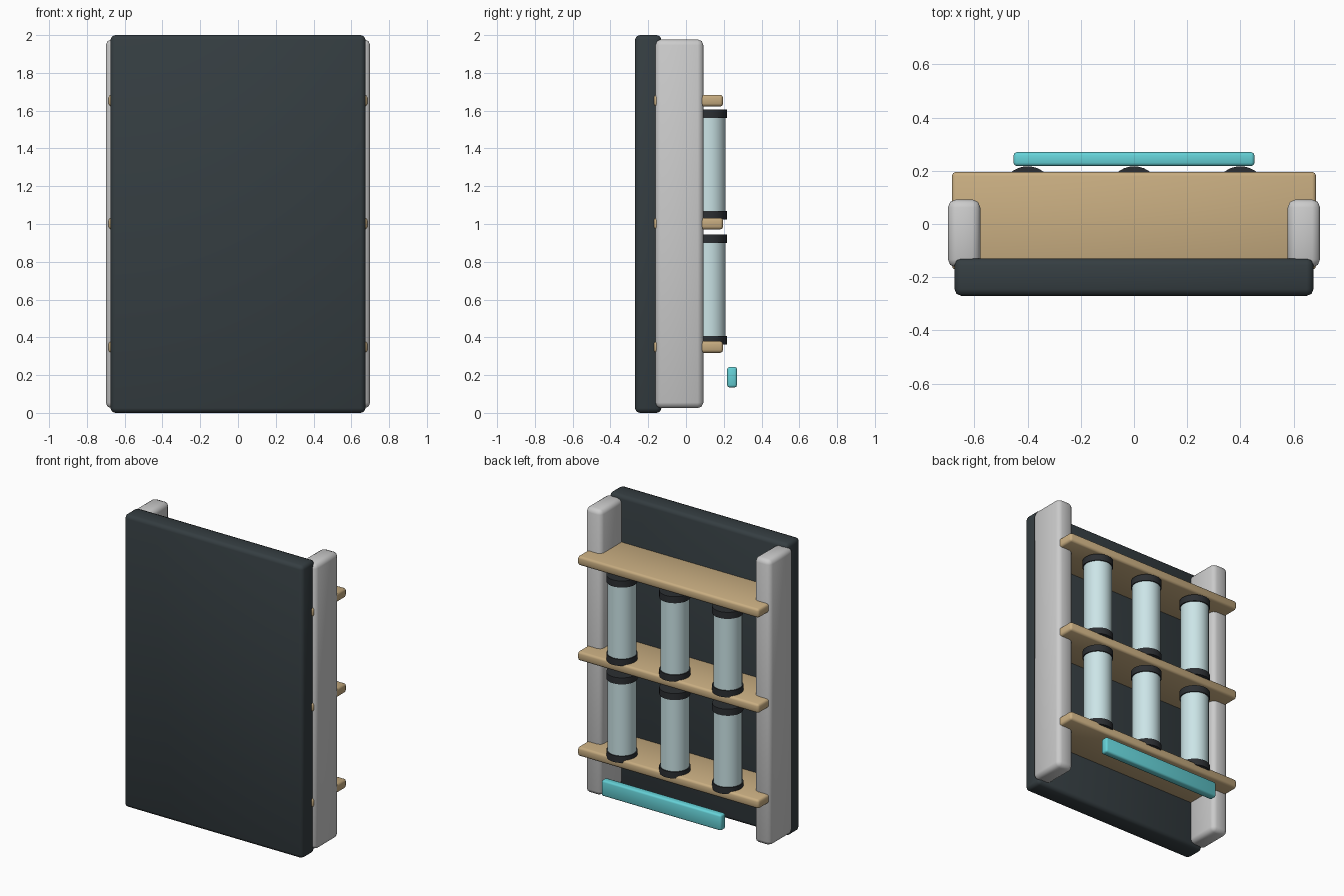
import bpy
import math

cube = bpy.data.objects.get("Cube")
if cube:
    bpy.data.objects.remove(cube, do_unlink=True)


def make_material(name, color, roughness=0.5):
    mat = bpy.data.materials.new(name)
    mat.use_nodes = True
    rgba = (*color, 1.0)
    mat.diffuse_color = rgba
    shader = mat.node_tree.nodes["Principled BSDF"]
    shader.inputs["Base Color"].default_value = rgba
    shader.inputs["Roughness"].default_value = roughness
    return mat


slate = make_material("slate", (0.035, 0.047, 0.053))
white = make_material("white", (0.75, 0.75, 0.75))
tan = make_material("tan", (0.58, 0.42, 0.22))
glass = make_material("pale_glass", (0.60, 0.78, 0.80), 0.3)
rubber = make_material("rubber", (0.025, 0.028, 0.032))
teal = make_material("teal", (0.13, 0.64, 0.68))


def box(name, low, high, bevel, mat):
    """Rounded box spanning two opposite corners."""
    center = [(a + b) / 2 for a, b in zip(low, high)]
    bpy.ops.mesh.primitive_cube_add(size=1, location=center)
    obj = bpy.context.object
    obj.name = name
    obj.scale = [b - a for a, b in zip(low, high)]
    bpy.ops.object.transform_apply(location=False, rotation=False, scale=True)
    mod = obj.modifiers.new("rounded_edges", "BEVEL")
    mod.width = bevel
    mod.segments = 2
    obj.data.materials.append(mat)
    bpy.ops.object.shade_smooth()
    return obj


def cylinder(name, x, z, radius, height, mat):
    """Upright cylinder in the row of canisters."""
    bpy.ops.mesh.primitive_cylinder_add(
        vertices=32, radius=radius, depth=height, location=(x, 0.12, z))
    obj = bpy.context.object
    obj.name = name
    obj.data.materials.append(mat)
    bpy.ops.object.shade_smooth_by_angle(angle=math.radians(35))
    return obj


# Front panel
box("front_panel", (-0.675, -0.27, 0), (0.675, -0.13, 2), 0.025, slate)

# Side posts
for side, sign in (("left", 1), ("right", -1)):
    inner, outer = sorted((sign * 0.578, sign * 0.70))
    box(f"{side}_post", (inner, -0.163, 0.025), (outer, 0.092, 1.977), 0.03, white)

# Shelves running through the posts
for level, z in (("lower", 0.349), ("middle", 1.002), ("upper", 1.653)):
    box(f"{level}_shelf", (-0.685, -0.172, z - 0.031),
        (0.685, 0.196, z + 0.031), 0.015, tan)

# Canisters with end caps, two rows of three
for row, z in (("lower", 0.653), ("upper", 1.315)):
    for column, x in (("right", -0.4), ("center", 0), ("left", 0.4)):
        name = f"{row}_{column}_canister"
        cylinder(name, x, z, 0.09, 0.54, glass)
        for end, sign in (("top", 1), ("bottom", -1)):
            cylinder(f"{name}_{end}_cap", x, z + sign * 0.268, 0.097, 0.045, rubber)

# Light bar at the back
box("light_bar", (-0.453, 0.218, 0.135), (0.453, 0.27, 0.243), 0.012, teal)
